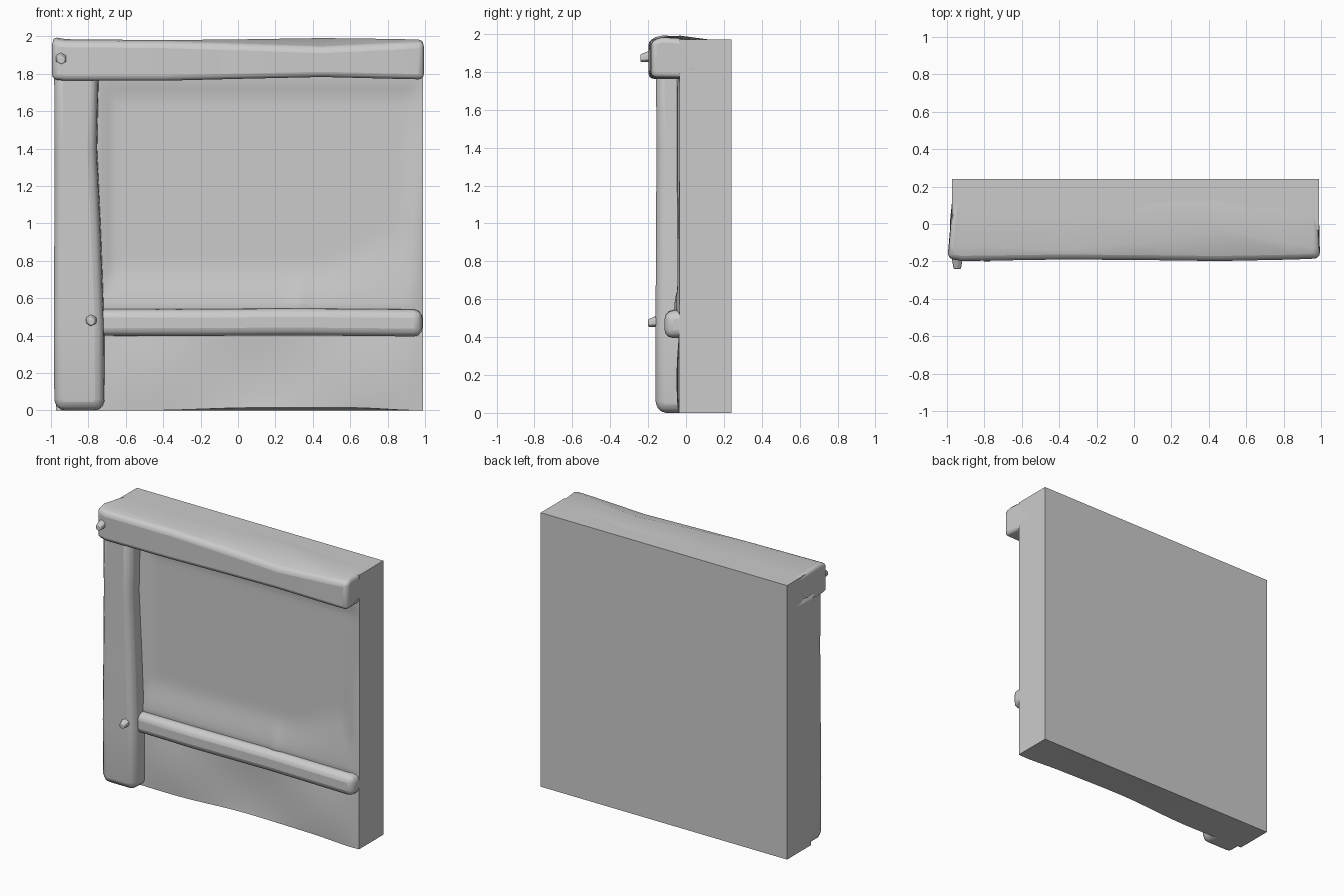
import bpy, bmesh, math
from mathutils import Vector

cube = bpy.data.objects.get("Cube")
if cube:
    bpy.data.objects.remove(cube)

plaster = bpy.data.materials.new("plain grey")
plaster.use_nodes = True
grey = (0.6, 0.6, 0.6, 1)
plaster.diffuse_color = grey
plaster.node_tree.nodes["Principled BSDF"].inputs["Base Color"].default_value = grey


def finish(name, bm, bevel=0, angle=40):
    bmesh.ops.recalc_face_normals(bm, faces=bm.faces)
    mesh = bpy.data.meshes.new(name)
    bm.to_mesh(mesh)
    bm.free()
    obj = bpy.data.objects.new(name, mesh)
    bpy.context.collection.objects.link(obj)
    mesh.materials.append(plaster)
    if bevel:
        mod = obj.modifiers.new("worn edges", 'BEVEL')
        mod.width, mod.segments = bevel, 3
        mod.limit_method, mod.angle_limit = 'ANGLE', math.radians(50)
    bpy.ops.object.select_all(action='DESELECT')
    obj.select_set(True)
    bpy.context.view_layer.objects.active = obj
    bpy.ops.object.shade_smooth_by_angle(angle=math.radians(angle))


def loft(name, stations, bevel):
    """Skin a beam through a row of sections."""
    bm = bmesh.new()
    rings = [[bm.verts.new(p) for p in ring] for ring in stations]
    count = len(rings[0])
    for a, b in zip(rings, rings[1:]):
        for i in range(count):
            j = (i + 1) % count
            bm.faces.new((a[i], a[j], b[j], b[i]))
    bm.faces.new(rings[0])
    bm.faces.new(rings[-1][::-1])
    finish(name, bm, bevel)


def rail(x, front, low, high):
    return [(x, front, low), (x, 0.05, low), (x, 0.05, high), (x, front, high - 0.01)]


def upright(z, left, right, front):
    return [(left, front, z), (right, front, z), (right + 0.01, 0.0, z),
            (-0.965, 0.2, z), (left, 0.0, z)]


def capping(x, front, low, brow, ridge, crest):
    """Section whose top runs from the brow over a ridge and down into the wall."""
    inner = max(-0.965, min(0.98, x))
    return [(x, front, low), (x, -0.02, low), (inner, 0.05, low + 0.02),
            (inner, 0.2, 1.96), (x, ridge, crest), (x, front, brow)]


def ramp(a, b, v):
    t = max(0, min(1, (v - a) / (b - a)))
    return t * t * (3 - 2 * t)


def wall_front(x, z):
    """Depth of the uneven plaster face."""
    edge = ramp(0.93, 0.985, x)
    if z < 0.5:
        wave = 0.014 * math.sin(5 * x + 1) * math.sin(math.pi * min(1, z / 0.5 + 0.15))
        return -0.036 + wave * (1 - edge)
    foot = ramp(0.8 + 0.2 * ramp(0.4, 0.9, x), 0.54, z)
    side = ramp(0.87, 0.96, x) * ramp(1.7, 0.8, z)
    post = ramp(-0.66, -0.75, x)
    head = ramp(1.66, 1.78, z)
    fold = max(0, 1 - abs(x - 0.33) / 0.06) * ramp(0.78, 0.56, z)
    depth = -0.02 - 0.032 * max(foot, side, 0.9 * post, 0.6 * head) - 0.012 * fold
    return depth + (-0.033 - depth) * edge


# Plaster wall slab: uneven front, flat sides and back
bm = bmesh.new()
bmesh.ops.create_grid(bm, x_segments=56, y_segments=48, size=1)
for v in bm.verts:
    x, z = v.co.x * 0.98 + 0.008, (v.co.y + 1) * 0.985
    v.co = Vector((x, wall_front(x, z), z))
rim = [e for e in bm.edges if e.is_boundary]
new = bmesh.ops.extrude_edge_only(bm, edges=rim)["geom"]
back = {v for v in new if isinstance(v, bmesh.types.BMVert)}
for v in back:
    v.co.y = 0.24
for v in bm.verts:
    if v not in back and v.co.z < 0.01:
        v.co.z = 0.015 * ramp(-0.5, 0.1, v.co.x) * ramp(0.98, 0.6, v.co.x)
bmesh.ops.contextual_create(bm, geom=[e for e in new if isinstance(e, bmesh.types.BMEdge)])
finish("plaster_wall", bm)

# Post on one side, narrowing towards the top
loft("side_post", [
    upright(0.0, -0.97, -0.73, -0.15),
    upright(0.06, -0.982, -0.72, -0.16),
    upright(0.45, -0.985, -0.722, -0.161),
    upright(0.95, -0.982, -0.74, -0.158),
    upright(1.4, -0.98, -0.76, -0.156),
    upright(1.82, -0.983, -0.752, -0.158)], 0.045)

# Top beam, hewn to a wandering ridge and merging into the top of the wall
loft("top_beam", [
    capping(-0.995, -0.185, 1.77, 1.975, -0.12, 1.998),
    capping(-0.92, -0.198, 1.763, 1.97, -0.12, 1.985),
    capping(-0.4, -0.19, 1.763, 1.965, -0.14, 1.98),
    capping(0.0, -0.192, 1.773, 1.953, -0.1, 1.984),
    capping(0.45, -0.198, 1.783, 1.938, -0.03, 1.991),
    capping(0.85, -0.19, 1.773, 1.957, -0.11, 1.986),
    capping(0.994, -0.184, 1.77, 1.965, -0.13, 1.982)], 0.028)

# Lower rail
loft("lower_rail", [
    rail(-0.78, -0.108, 0.4, 0.548),
    rail(-0.3, -0.113, 0.398, 0.548),
    rail(0.3, -0.111, 0.402, 0.552),
    rail(0.93, -0.113, 0.396, 0.547),
    rail(0.986, -0.11, 0.398, 0.543)], 0.042)


# Wooden pegs at the joints
def peg(name, x, y, z, size, length):
    bm = bmesh.new()
    bmesh.ops.create_cone(bm, cap_ends=True, segments=6, radius1=size,
                          radius2=size * 0.6, depth=length)
    for v in bm.verts:
        v.co = Vector((x + v.co.x, y - v.co.z, z + v.co.y - 0.2 * v.co.z))
    finish(name, bm, 0.006)


peg("top_peg", -0.945, -0.2, 1.88, 0.038, 0.08)
peg("rail_peg", -0.785, -0.17, 0.48, 0.036, 0.06)
